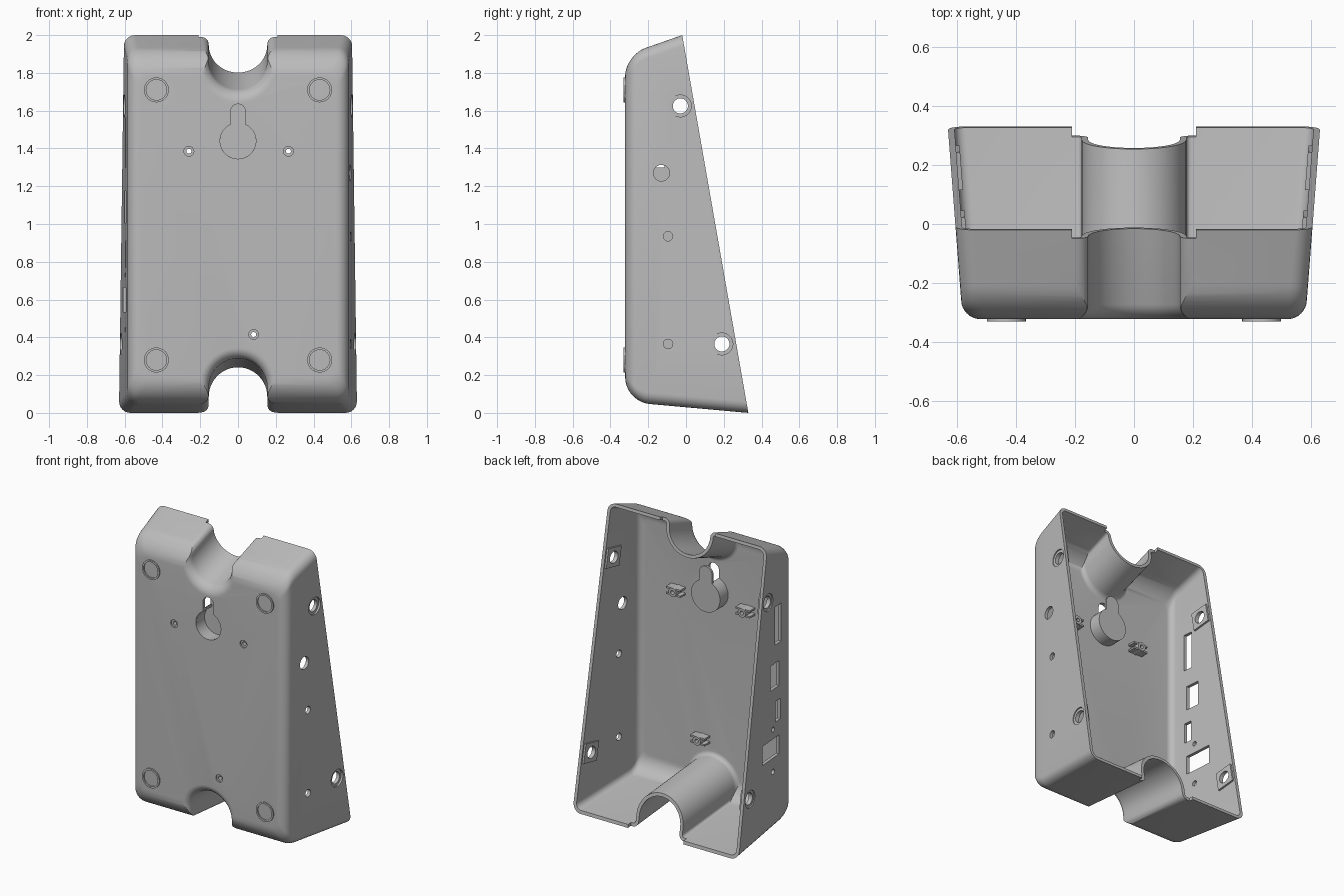
import bpy, bmesh
from math import sin, cos, pi, sqrt, acos, atan
from mathutils import Matrix, Vector

cube = bpy.data.objects.get("Cube")
if cube:
    bpy.data.objects.remove(cube)

FRONT, WALL = -0.322, 0.022
TAPER = 0.077
TILT = atan(0.175)

grey = bpy.data.materials.new("plain grey")
grey.use_nodes = True
grey.diffuse_color = (0.5, 0.5, 0.5, 1)
grey.node_tree.nodes["Principled BSDF"].inputs["Base Color"].default_value = (0.5, 0.5, 0.5, 1)


# Mesh helpers
def make(name, bm):
    bmesh.ops.recalc_face_normals(bm, faces=bm.faces)
    mesh = bpy.data.meshes.new(name)
    bm.to_mesh(mesh)
    bm.free()
    mesh.materials.append(grey)
    obj = bpy.data.objects.new(name, mesh)
    bpy.context.collection.objects.link(obj)
    return obj


def loft(name, rings):
    bm = bmesh.new()
    loops = [[bm.verts.new(p) for p in ring] for ring in rings]
    n = len(loops[0])
    for a, b in zip(loops, loops[1:]):
        for i in range(n):
            bm.faces.new((a[i], a[(i + 1) % n], b[(i + 1) % n], b[i]))
    bm.faces.new(loops[0])
    bm.faces.new(loops[-1])
    return make(name, bm)


def box(name, loc, size, rx=0, rz=0):
    bm = bmesh.new()
    m = Matrix.Translation(loc) @ Matrix.Rotation(rz, 4, 'Z') @ Matrix.Rotation(rx, 4, 'X')
    bmesh.ops.create_cube(bm, size=1, matrix=m @ Matrix.Diagonal((*size, 1)))
    return make(name, bm)


def rod(name, loc, r, length, axis='Y'):
    bm = bmesh.new()
    turn = Matrix.Rotation(pi / 2, 4, 'X' if axis == 'Y' else 'Y')
    bmesh.ops.create_cone(bm, cap_ends=True, segments=32, radius1=r, radius2=r,
                          depth=length, matrix=Matrix.Translation(loc) @ turn)
    return make(name, bm)


def combine(target, tool, op='DIFFERENCE', keep=False):
    mod = target.modifiers.new("combine", 'BOOLEAN')
    mod.operation, mod.solver, mod.object = op, 'EXACT', tool
    bpy.context.view_layer.objects.active = target
    bpy.ops.object.modifier_apply(modifier=mod.name)
    if not keep:
        bpy.data.objects.remove(tool)


def tube(name, loc, r, inner, length):
    obj = rod(name, loc, r, length)
    combine(obj, rod("bore", loc, inner, length * 2))
    return obj


# Shape rules of the housing
def half_width(y):
    return 0.58 + TAPER * (y - FRONT)


def z_top(y):
    return 2 + 0.35 * (y + 0.02)


def z_bottom(y):
    return 0.09 * (0.33 - y)


def inset(h, r):
    h = min(max(h, 0), r)
    return r - sqrt(max(0, r * r - (r - h) ** 2))


def arc(cx, cz, r, a0, a1, n):
    return [(cx + r * cos(a0 + (a1 - a0) * i / n), cz + r * sin(a0 + (a1 - a0) * i / n))
            for i in range(n + 1)]


def housing_solid(name, off):
    def ring(y):
        h = y - FRONT - off
        w = half_width(y) - off - inset(h, 0.06 - off)
        hi = z_top(y) - off - inset(h, 0.11 - off)
        lo = z_bottom(y) + off + inset(h, 0.13 - off)
        r = 0.06 - off
        pts = []
        for k, (x, z) in enumerate([(w - r, hi - r), (r - w, hi - r), (r - w, lo + r), (w - r, lo + r)]):
            pts += arc(x, z, r, k * pi / 2, (k + 1) * pi / 2, 6)
        return [(x, y, z) for x, z in pts]
    steps = [(0.13 - off) * (1 - cos(pi / 2 * i / 14)) for i in range(15)]
    return loft(name, [ring(FRONT + off + h) for h in steps] + [ring(0.5)])


def channel(side, off):
    depth = 0.045 if side > 0 else 0.08
    fillet, bell = 0.04 - off, 0.05 - off

    def ring(y):
        r = 0.155 + off + inset(y - FRONT - off, bell)
        half = arc(0, -depth, r, -pi / 2, 0, 12)
        half += arc(r + fillet, -off - fillet, fillet, pi, pi / 2, 6) + [(r + fillet, 0.4)]
        pts = half + [(-x, z) for x, z in reversed(half[1:])]
        base = z_top(y) if side > 0 else z_bottom(y)
        return [(x, y, base + side * z) for x, z in pts]
    steps = [bell * (1 - cos(pi / 2 * i / 8)) for i in range(9)]
    return loft("channel_cutter", [ring(FRONT - 0.1)] + [ring(FRONT + off + h) for h in steps] + [ring(0.6)])


# Housing shell with cable channels at top and bottom
housing = housing_solid("housing", 0)
cavity = housing_solid("cavity", WALL)
for side in (1, -1):
    combine(housing, channel(side, 0))
    combine(cavity, channel(side, WALL))
combine(housing, cavity)

# Slanted open back, with the rim stepped down at the channels
normal = Vector((0, cos(TILT), sin(TILT)))
middle = Vector((0, 0.155, 1))
for width, drop in ((3, 0), (0.42, 0.03)):
    combine(housing, box("rim_cutter", middle + normal * (0.5 - drop), (width, 1, 4), TILT))

# Side screw holes with countersinks and inner pads
for y, z in ((-0.03, 1.625), (0.19, 0.365)):
    for s, label in ((1, "left"), (-1, "right")):
        x = half_width(y)
        pad = box(label + "_screw_pad", (s * (x - WALL - 0.003), y, z), (0.02, 0.13, 0.13), TILT, -s * TAPER)
        drill = rod("drill", (s * x, y, z), 0.04, 0.2, 'X')
        combine(pad, drill, keep=True)
        combine(housing, drill)
        combine(housing, rod("sink", (s * (x + 0.04), y, z), 0.058, 0.1, 'X'))

# Round holes: left side, then right side
for s, y, z, r in ((1, -0.13, 1.27, 0.043), (1, -0.095, 0.935, 0.025), (1, -0.095, 0.365, 0.025),
                   (-1, -0.09, 0.73, 0.016), (-1, -0.09, 0.44, 0.018)):
    combine(housing, rod("drill", (s * 0.6, y, z), r, 0.2, 'X'))

# Rectangular ports on the right side
for y, z, wide, tall in ((-0.15, 1.43, 0.07, 0.26), (-0.11, 1.09, 0.1, 0.17),
                         (-0.15, 0.84, 0.06, 0.14), (-0.06, 0.6, 0.2, 0.13)):
    combine(housing, box("port_cutter", (-0.6, y, z), (0.2, wide, tall)))


# Keyhole hanger with a cup behind it
def keyhole(name, r, w, y0, y1):
    a = acos(w / r)
    pts = arc(0, 0, r, pi - a, 2 * pi + a, 32) + arc(0, 0.155, w, 0, pi, 12)
    return loft(name, [[(x, y, 1.44 + z) for x, z in pts] for y in (y0, y1)])


combine(housing, keyhole("keyhole_cutter", 0.095, 0.04, FRONT - 0.1, FRONT + 0.08))
cup = tube("keyhole_cup", (0, FRONT + 0.055, 1.44), 0.11, 0.095, 0.09)
combine(cup, box("slot_cutter", (0, FRONT + 0.055, 1.54), (0.08, 0.3, 0.1)))
keyhole("keyhole_cap", 0.11, 0.05, FRONT + 0.095, FRONT + 0.11)

# Board screw bosses with fins
for i, (x, z) in enumerate(((-0.26, 1.385), (0.267, 1.385), (0.083, 0.415))):
    y = FRONT + 0.05
    boss = rod(f"screw_boss_{i + 1}", (x, y, z), 0.03, 0.08)
    for dz in (-0.02, 0.02):
        combine(boss, box("fin", (x, y - 0.005, z + dz), (0.11, 0.07, 0.012)), 'UNION')
    drill = rod("drill", (x, y, z), 0.013, 0.4)
    combine(boss, drill, keep=True)
    combine(housing, drill)
    combine(housing, rod("counterbore", (x, FRONT, z), 0.026, 0.02))

# Raised foot rings on the front
for x in (-0.432, 0.432):
    for z, level in ((1.71, "upper"), (0.28, "lower")):
        tube(f"{level}_foot_ring_{'left' if x > 0 else 'right'}", (x, FRONT - 0.002, z), 0.066, 0.054, 0.012)

# Smooth shading with sharp edges kept
bpy.ops.object.select_all(action='DESELECT')
for obj in bpy.context.collection.objects:
    if obj.type == 'MESH' and grey.name in obj.data.materials:
        obj.select_set(True)
        bpy.context.view_layer.objects.active = obj
bpy.ops.object.shade_smooth_by_angle(angle=pi / 6)
